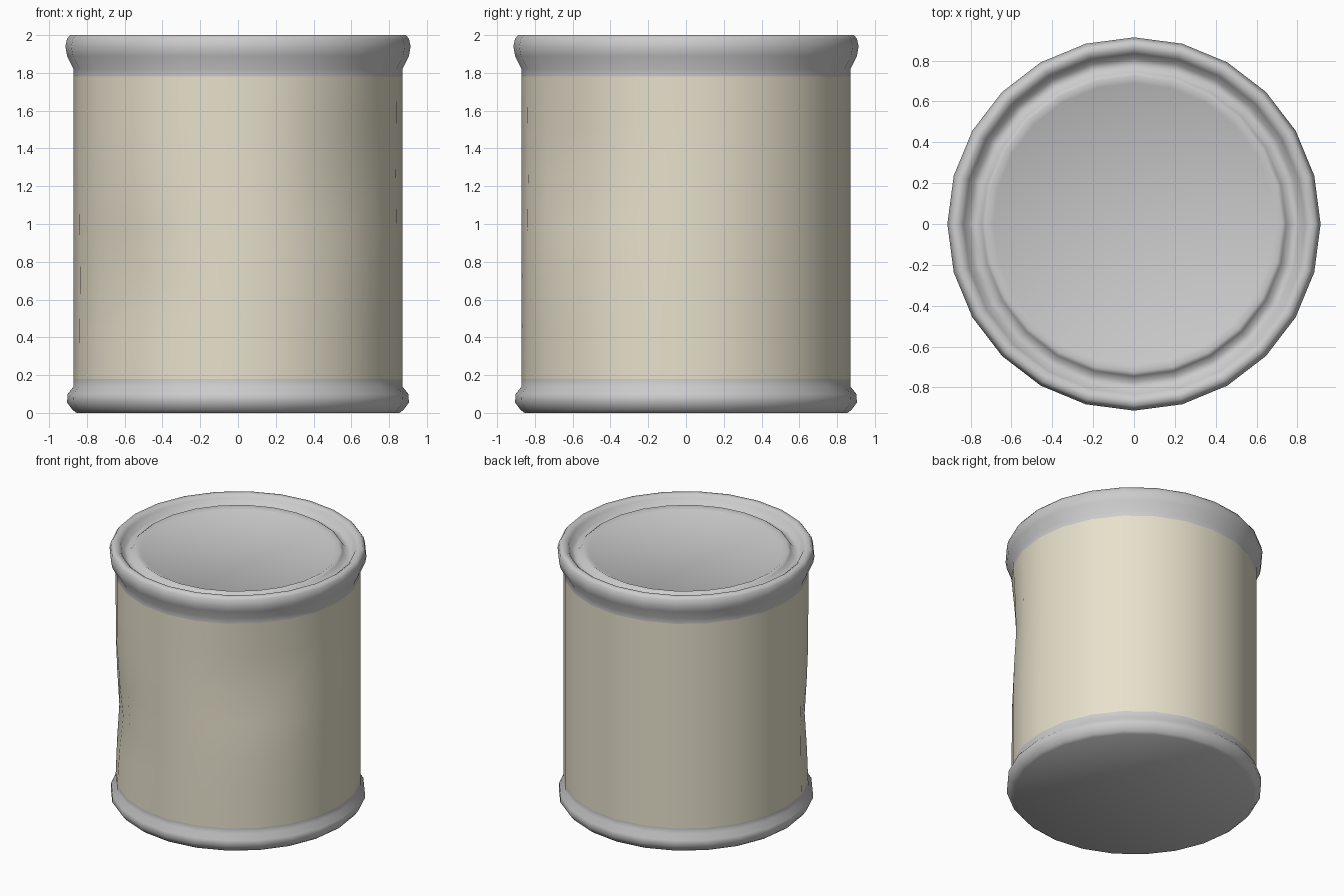
import bpy, bmesh
from math import sin, cos, pi, exp, atan2

if "Cube" in bpy.data.objects:
    bpy.data.objects.remove(bpy.data.objects["Cube"])

SIDES = 24


def lathe(name, profile, cap_start=False, cap_end=False, color=None):
    """Revolve (radius, z) points, listed so that faces point outward."""
    bm = bmesh.new()
    rings = []
    for r, z in profile:
        rings.append([bm.verts.new((r * cos(2 * pi * i / SIDES),
                                    r * sin(2 * pi * i / SIDES), z))
                      for i in range(SIDES)])
    for a, b in zip(rings, rings[1:]):
        for i in range(SIDES):
            j = (i + 1) % SIDES
            bm.faces.new((a[i], a[j], b[j], b[i]))
    if cap_start:
        bm.faces.new(rings[0][::-1])
    if cap_end:
        bm.faces.new(rings[-1])
    for f in bm.faces:
        f.smooth = True
    mesh = bpy.data.meshes.new(name)
    bm.to_mesh(mesh)
    bm.free()
    obj = bpy.data.objects.new(name, mesh)
    bpy.context.collection.objects.link(obj)
    if color:
        mat = bpy.data.materials.new(name + "_paint")
        mat.diffuse_color = color
        mat.use_nodes = True
        mat.node_tree.nodes["Principled BSDF"].inputs["Base Color"].default_value = mat.diffuse_color
        mesh.materials.append(mat)
    return obj


def dent(obj, angle, height, depth, spread, tall):
    """Push the wall inward around one point."""
    for v in obj.data.vertices:
        if not 0.2 < v.co.z < 1.76:
            continue
        d = atan2(v.co.y, v.co.x) - angle
        d = atan2(sin(d), cos(d))
        k = 1 - depth * exp(-(d / spread) ** 2 - ((v.co.z - height) / tall) ** 2)
        v.co.x *= k
        v.co.y *= k


# Bottom rim with closed base
lathe("bottom_rim", [(0.855, 0), (0.875, 0.015), (0.905, 0.055), (0.902, 0.10),
                     (0.87, 0.14), (0.87, 0.18)], cap_start=True)

# Paper-coloured wall with two shallow dents
wall = lathe("can_wall", [(0.87, 0.18 + 1.6 * i / 6) for i in range(7)],
             color=(0.80, 0.75, 0.60, 1))
dent(wall, -pi / 4, 1.30, 0.045, 0.36, 0.30)
dent(wall, -3 * pi / 4, 0.72, 0.05, 0.36, 0.28)

# Top rim, groove and recessed lid
lathe("top_rim_and_lid", [(0.87, 1.78), (0.87, 1.82), (0.905, 1.89), (0.914, 1.94),
                          (0.905, 1.98), (0.89, 2.0), (0.86, 2.0), (0.835, 1.98),
                          (0.81, 1.93), (0.77, 1.925), (0.745, 1.955),
                          (0.725, 1.97), (0.69, 1.95)], cap_end=True)
